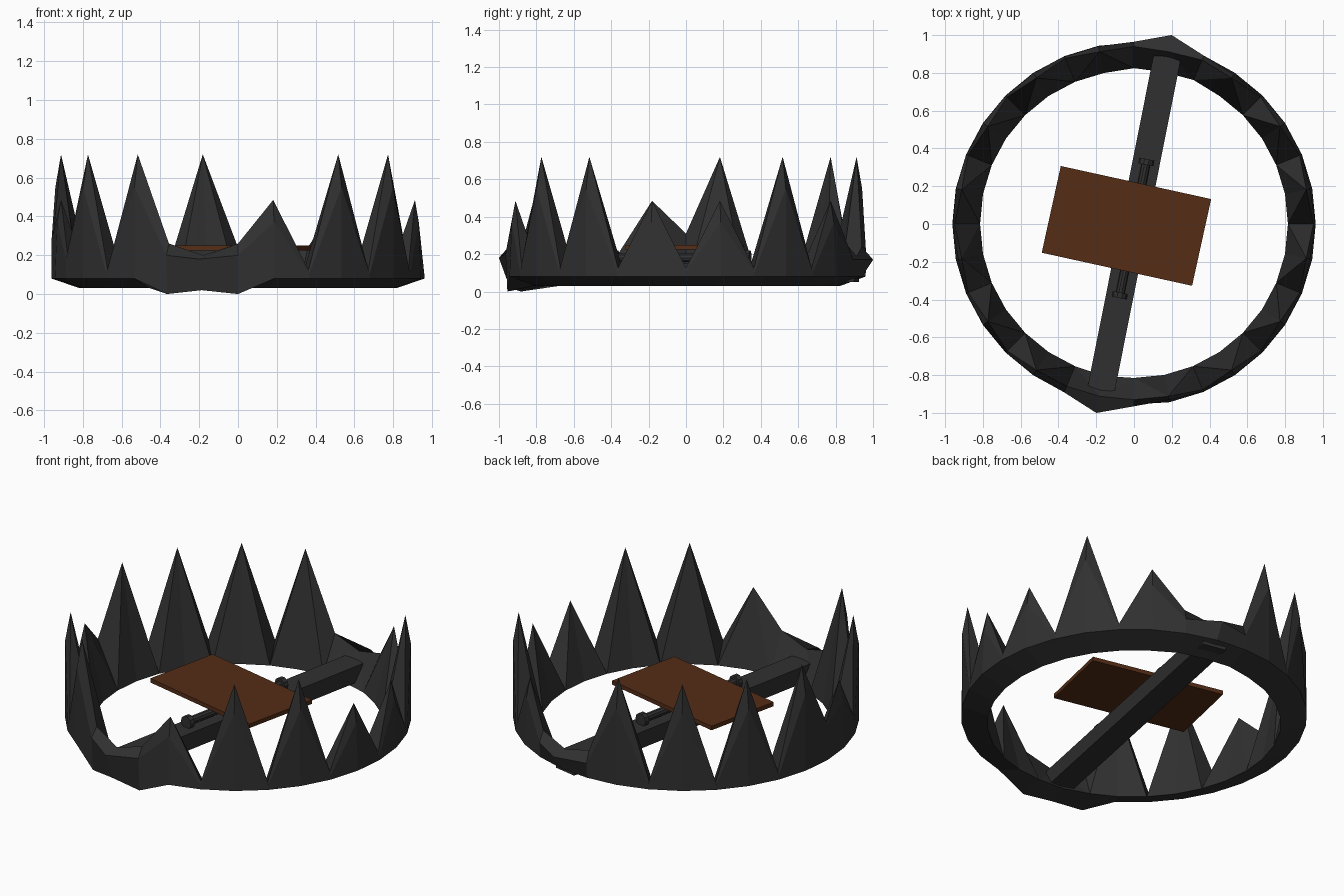
import bpy, bmesh, math
from mathutils import Matrix

if "Cube" in bpy.data.objects:
    bpy.data.objects.remove(bpy.data.objects["Cube"])

STEP = 360 / 32
HINGE_BACK, HINGE_FRONT = 7, 23          # ring sections carrying the hinges
SHORT = {1, 5, 17, 25, 31}               # sections with short teeth


def material(name, rgb):
    m = bpy.data.materials.new(name)
    m.diffuse_color = (*rgb, 1)
    m.use_nodes = True
    m.node_tree.nodes["Principled BSDF"].inputs["Base Color"].default_value = m.diffuse_color
    return m


iron = material("dark_iron", (0.03, 0.03, 0.03))
wood = material("brown_plate", (0.09, 0.026, 0.008))


def finish(name, bm, mat):
    bmesh.ops.recalc_face_normals(bm, faces=bm.faces)
    mesh = bpy.data.meshes.new(name)
    bm.to_mesh(mesh)
    bm.free()
    mesh.materials.append(mat)
    ob = bpy.data.objects.new(name, mesh)
    bpy.context.collection.objects.link(ob)
    return ob


def box(name, size, loc, turn, mat):
    bm = bmesh.new()
    bmesh.ops.create_cube(bm, size=1, matrix=Matrix.Translation(loc)
                          @ Matrix.Rotation(math.radians(turn), 4, 'Z')
                          @ Matrix.Diagonal((*size, 1)))
    return finish(name, bm, mat)


def section(i):
    """(radius, z) of inner low, outer low, outer mid and top points."""
    if i == HINGE_FRONT:
        return [(0.82, 0.03), (0.96, 0.02), (1.02, 0.18), (0.93, 0.20)]
    if i == HINGE_BACK:
        return [(0.82, 0.03), (0.96, 0.08), (1.02, 0.17), (0.93, 0.19)]
    if abs(i - HINGE_FRONT) == 1:
        return [(0.815, 0.03), (0.955, 0.0), (0.965, 0.20), (0.93, 0.26)]
    if abs(i - HINGE_BACK) == 1:
        return [(0.825, 0.03), (0.96, 0.08), (0.965, 0.17), (0.94, 0.24)]
    low = [(0.815, 0.03), (0.962, 0.08)]
    if i % 2 == 0:
        z = {16: 0.31, 18: 0.20}.get(i, 0.125)
        return low + [(0.96, z - 0.02), (0.95, z)]
    if i in SHORT:
        return low + [(0.95, 0.37), (0.93, 0.485)]
    return low + [(0.96, 0.55), (0.93, 0.72)]


# toothed jaw ring
bm = bmesh.new()
rings = []
for i in range(32):
    a = math.radians(i * STEP)
    rings.append([bm.verts.new((r * math.cos(a), r * math.sin(a), z)) for r, z in section(i)])
for i in range(32):
    p, q = rings[i], rings[(i + 1) % 32]
    odd, even = (p, q) if i % 2 else (q, p)
    for k in range(3):
        bm.faces.new((p[k], p[k + 1], q[k + 1], q[k]))
    # inner tooth face and its side bevel
    bm.faces.new((odd[3], odd[0], even[0]))
    bm.faces.new((odd[3], even[0], even[3]))
finish("jaw_ring", bm, iron)

# cross bar between the hinges
box("cross_bar", (1.86, 0.145, 0.10), (0, 0, 0.10), 90 - STEP, iron)

# pivot pin lying on the bar, with a head at each end
bm = bmesh.new()
lay = Matrix.Translation((0, 0, 0.18)) @ Matrix.Rotation(math.radians(90 - STEP), 4, 'Z')
for pos, length, rad in ((-0.02, 0.74, 0.024), (-0.385, 0.03, 0.04), (0.335, 0.03, 0.04)):
    bmesh.ops.create_cone(bm, cap_ends=True, segments=10, radius1=rad, radius2=rad, depth=length,
                          matrix=lay @ Matrix.Translation((pos, 0, 0))
                          @ Matrix.Rotation(math.pi / 2, 4, 'Y'))
finish("pivot_pin", bm, iron)

# trigger plate
box("trigger_plate", (0.815, 0.47, 0.025), (-0.04, -0.01, 0.237), -12.4, wood)
